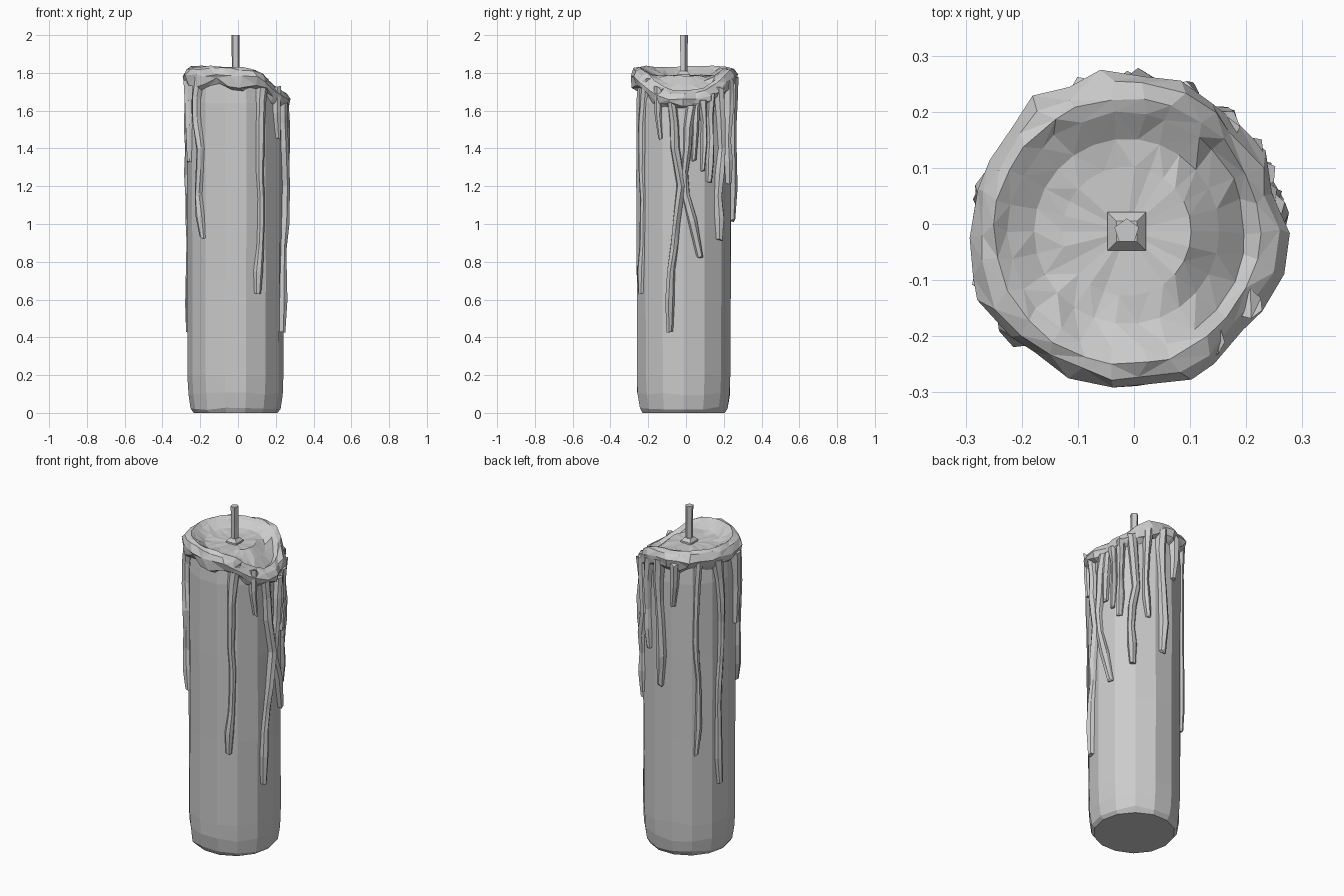
import bpy, bmesh, math, random
from mathutils import Vector

if "Cube" in bpy.data.objects:
    bpy.data.objects.remove(bpy.data.objects["Cube"])

random.seed(4)
CX, CY = -0.013, -0.013          # candle axis
R = 0.255                        # body radius


def polar(deg, r, z):
    a = math.radians(deg)
    return Vector((CX + r * math.cos(a), CY + r * math.sin(a), z))


def jit(s):
    return random.uniform(-s, s)


def loft(bm, rings, cap_start=True, cap_end=True):
    """Skin a list of equally long closed rings of points."""
    loops = [[bm.verts.new(p) for p in ring] for ring in rings]
    n = len(loops[0])
    for a, b in zip(loops, loops[1:]):
        for i in range(n):
            j = (i + 1) % n
            bm.faces.new((a[i], a[j], b[j], b[i]))
    if cap_start:
        bm.faces.new(loops[0][::-1])
    if cap_end:
        bm.faces.new(loops[-1])
    return loops


def finish(bm, name):
    bmesh.ops.recalc_face_normals(bm, faces=bm.faces)
    me = bpy.data.meshes.new(name)
    bm.to_mesh(me)
    bm.free()
    ob = bpy.data.objects.new(name, me)
    bpy.context.collection.objects.link(ob)
    return ob


def rim_height(deg):
    """Rim is level except for the spill notch on the +x side."""
    d = abs((deg + 180) % 360 - 180)
    return 1.832 - 0.13 * math.exp(-(d / 52) ** 3)


# candle body: faceted column with a rounded foot
bm = bmesh.new()
profile = [(0.222, 0.0), (0.238, 0.025), (0.25, 0.1), (0.254, 0.2),
           (R, 0.7), (R, 1.2), (R, 1.64)]
SIDES = 14
rings = []
for k, (r, z) in enumerate(profile):
    wob = 0.01 if 0 < k < 4 else 0
    rings.append([polar(360 * i / SIDES, r + jit(0.002), z + jit(wob))
                  for i in range(SIDES)])
rings.append([polar(360 * i / SIDES, 0.245, rim_height(360 * i / SIDES) - 0.05)
              for i in range(SIDES)])
loft(bm, rings)
finish(bm, "candle_body")

# melted lip and wax pool: lumpy rim rolled over the edge, then a sunken floor
bm = bmesh.new()
N = 26
lip = [(0.246, -0.105, 0.014), (0.272, -0.085, 0.012), (0.281, -0.045, 0.012),
       (0.264, -0.010, 0.010), (0.238, 0.002, 0.007), (0.212, -0.014, 0.007)]
sag = [jit(0.022) for _ in range(N)]
bulge = [jit(0.010) for _ in range(N)]
rings = []
for k, (r, dz, s) in enumerate(lip):
    ring = []
    for i in range(N):
        deg = 360 * i / N
        drop = sag[i] if k < 2 else 0
        out = bulge[i] if 0 < k < 4 else 0
        ring.append(polar(deg + jit(3), r + out + jit(s * 0.5),
                          rim_height(deg) + dz + drop + jit(s * 0.7)))
    rings.append(ring)
for r, level in ((0.165, 0.6), (0.115, 1.0)):
    ring = []
    for i in range(N):
        deg = 360 * i / N
        z = rim_height(deg) - 0.035
        ring.append(polar(deg, r, z + (1.785 - z) * level + jit(0.004)))
    rings.append(ring)
loops = loft(bm, rings, cap_start=False, cap_end=False)
hub = bm.verts.new((CX, CY, 1.782))
for i in range(N):
    bm.faces.new((loops[-1][i], loops[-1][(i + 1) % N], hub))
bmesh.ops.triangulate(bm, faces=bm.faces)
finish(bm, "melted_lip")


# wax drips: lumpy tapered runs that hug the body
def drip(bm, path, w0=0.03, w1=0.021, depth=0.028):
    pts = []
    for (a0, z0), (a1, z1) in zip(path, path[1:]):
        n = max(1, round((z0 - z1) / 0.14))
        pts += [(a0 + (a1 - a0) * t / n, z0 + (z1 - z0) * t / n) for t in range(n)]
    pts.append(path[-1])
    rings = []
    last = len(pts) - 1
    for k, (deg, z) in enumerate(pts):
        t = k / last
        w = w0 + (w1 - w0) * min(1, t * 2.2)
        d = depth * (1.1 - 0.25 * t) * random.uniform(0.75, 1.25)
        w *= random.uniform(0.85, 1.15)
        if k == last - 1:                    # bead just above the tip
            w, d = w1 * 1.3, depth * 1.1
        if k == last:
            w, d = w1 * 0.9, depth * 0.7
        side = math.degrees(w / R)
        off = jit(1.5)
        rings.append([polar(deg + off - side, R - 0.012, z),
                      polar(deg + off - side * 0.6, R + d * 0.65, z + jit(0.012)),
                      polar(deg + off + side * 0.15, R + d, z + jit(0.012)),
                      polar(deg + off + side * 0.75, R + d * 0.5, z + jit(0.012)),
                      polar(deg + off + side, R - 0.012, z)])
    loft(bm, rings)


bm = bmesh.new()
# forked run under the spill notch
drip(bm, [(-14, 1.66), (-10, 1.40), (-4, 1.20), (-9, 1.0), (-15, 0.75), (-16, 0.43)])
drip(bm, [(8, 1.62), (4, 1.40), (2, 1.15), (12, 1.02), (19, 0.83)])
# right side curtain
drip(bm, [(14, 1.64), (13, 1.34)], 0.028, 0.016)
drip(bm, [(23, 1.66), (24, 1.42), (24, 1.28)], 0.026, 0.014)
drip(bm, [(33, 1.69), (32, 1.45), (32, 1.23)], 0.03, 0.02)
drip(bm, [(46, 1.72), (51, 1.40), (46, 1.15), (47, 0.92)], 0.034, 0.022)
drip(bm, [(66, 1.76), (65, 1.45), (67, 1.22)], 0.03, 0.018)
# back
drip(bm, [(84, 1.78), (86, 1.40), (90, 1.20), (88, 1.02)], 0.036, 0.024)
drip(bm, [(106, 1.77), (104, 1.50)], 0.032, 0.02)
drip(bm, [(136, 1.77), (134, 1.30), (137, 0.95), (134, 0.62)], 0.026, 0.017, 0.018)
# left
drip(bm, [(162, 1.77), (168, 1.40), (164, 0.90), (165, 0.42)], 0.034, 0.02, 0.02)
drip(bm, [(198, 1.76), (203, 1.52), (200, 1.33)], 0.032, 0.018)
drip(bm, [(219, 1.77), (217, 1.55), (224, 1.40), (221, 1.15), (228, 0.93)], 0.034, 0.021)
# front
drip(bm, [(305, 1.77), (300, 1.40), (303, 1.0), (298, 0.63)], 0.034, 0.022, 0.02)
drip(bm, [(328, 1.72), (330, 1.45)], 0.03, 0.016, 0.02)
bmesh.ops.triangulate(bm, faces=bm.faces)
finish(bm, "wax_drips")

# wick with a small square collar of wax
bm = bmesh.new()
loft(bm, [[polar(72 * i + 90, r, z) for i in range(5)]
          for r, z in ((0.021, 1.76), (0.021, 1.88), (0.023, 2.0))])
finish(bm, "wick")
bm = bmesh.new()
loft(bm, [[polar(90 * i + 45, r, z) for i in range(4)]
          for r, z in ((0.05, 1.77), (0.048, 1.792), (0.026, 1.81))])
finish(bm, "wick_collar")
